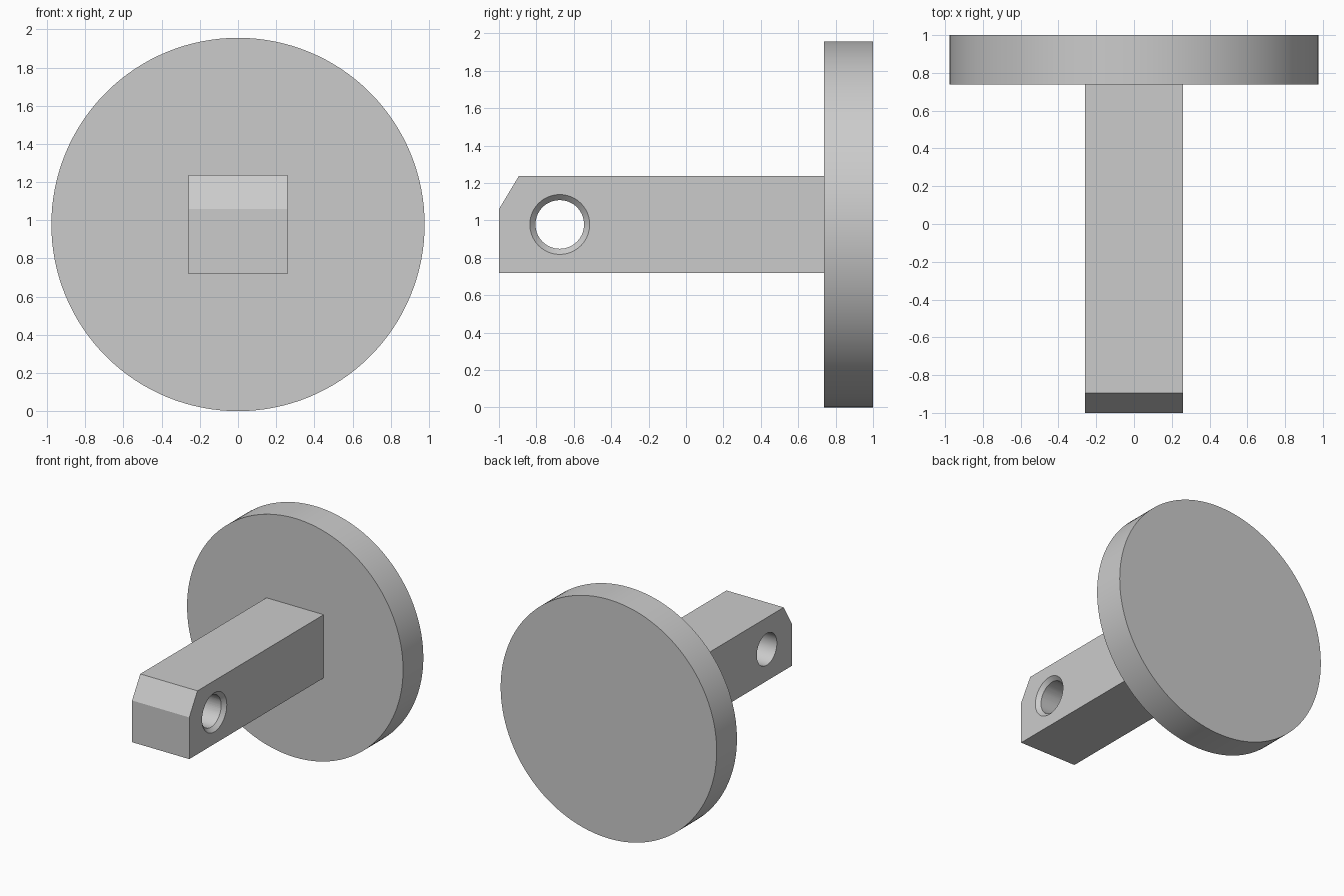
import bpy
import bmesh
import math
from mathutils import Matrix

default = bpy.data.objects.get("Cube")
if default:
    bpy.data.objects.remove(default, do_unlink=True)

RADIUS = 0.978          # disc radius, also the height of the shared axis
HALF = 0.259            # half width of the square bar
DISC_FRONT = 0.738
HOLE_Y = -0.675
HOLE_R = 0.13
SINK_R = 0.16

grey = bpy.data.materials.new("plain_grey")
grey.use_nodes = True
colour = (0.6, 0.6, 0.6, 1)
grey.diffuse_color = colour
grey.node_tree.nodes["Principled BSDF"].inputs["Base Color"].default_value = colour


def make_object(name, bm):
    bmesh.ops.recalc_face_normals(bm, faces=bm.faces)
    mesh = bpy.data.meshes.new(name)
    bm.to_mesh(mesh)
    bm.free()
    mesh.materials.append(grey)
    obj = bpy.data.objects.new(name, mesh)
    bpy.context.collection.objects.link(obj)
    return obj


def make_cone(name, r1, r2, start, end, axis, across, segments):
    """Cone or cylinder running from start to end along the X or Y axis."""
    bm = bmesh.new()
    bmesh.ops.create_cone(bm, cap_ends=True, segments=segments,
                          radius1=r1, radius2=r2, depth=end - start)
    mid = (start + end) / 2
    if axis == "X":
        turn = Matrix.Rotation(math.pi / 2, 4, "Y")
        place = Matrix.Translation((mid, across, RADIUS))
    else:
        turn = Matrix.Rotation(-math.pi / 2, 4, "X")
        place = Matrix.Translation((across, mid, RADIUS))
    bm.transform(place @ turn)
    return make_object(name, bm)


def select_only(obj):
    bpy.ops.object.select_all(action="DESELECT")
    obj.select_set(True)
    bpy.context.view_layer.objects.active = obj


# Round end plate
disc = make_cone("round_plate", RADIUS, RADIUS, DISC_FRONT, 1, "Y", 0, 128)

# Square bar with a sloped top front edge, extruded across its width
low, high = RADIUS - HALF, RADIUS + HALF
profile = [(DISC_FRONT, low), (DISC_FRONT, high), (-0.894, high),
           (-1, 1.06), (-1, low)]
bm = bmesh.new()
side = bm.faces.new([bm.verts.new((-HALF, y, z)) for y, z in profile])
grown = bmesh.ops.extrude_face_region(bm, geom=[side])["geom"]
bmesh.ops.translate(bm, vec=(2 * HALF, 0, 0),
                    verts=[v for v in grown if isinstance(v, bmesh.types.BMVert)])
bar = make_object("square_bar", bm)

# Cross hole, countersunk on the left side only
step = SINK_R - HOLE_R
cutters = [
    make_cone("hole_cutter", HOLE_R, HOLE_R, -0.4, 0.4, "X", HOLE_Y, 64),
    make_cone("countersink_cutter", HOLE_R - step, SINK_R + step,
              HALF - 2 * step, HALF + step, "X", HOLE_Y, 64),
]
for cutter in cutters:
    cutter.hide_render = True
    select_only(bar)
    cut = bar.modifiers.new(cutter.name, "BOOLEAN")
    cut.operation = "DIFFERENCE"
    cut.solver = "EXACT"
    cut.object = cutter
    bpy.ops.object.modifier_apply(modifier=cut.name)
    bpy.data.objects.remove(cutter, do_unlink=True)

# Smooth the round walls, keep every real edge sharp
for obj in (disc, bar):
    select_only(obj)
    bpy.ops.object.shade_smooth_by_angle(angle=math.radians(20))
